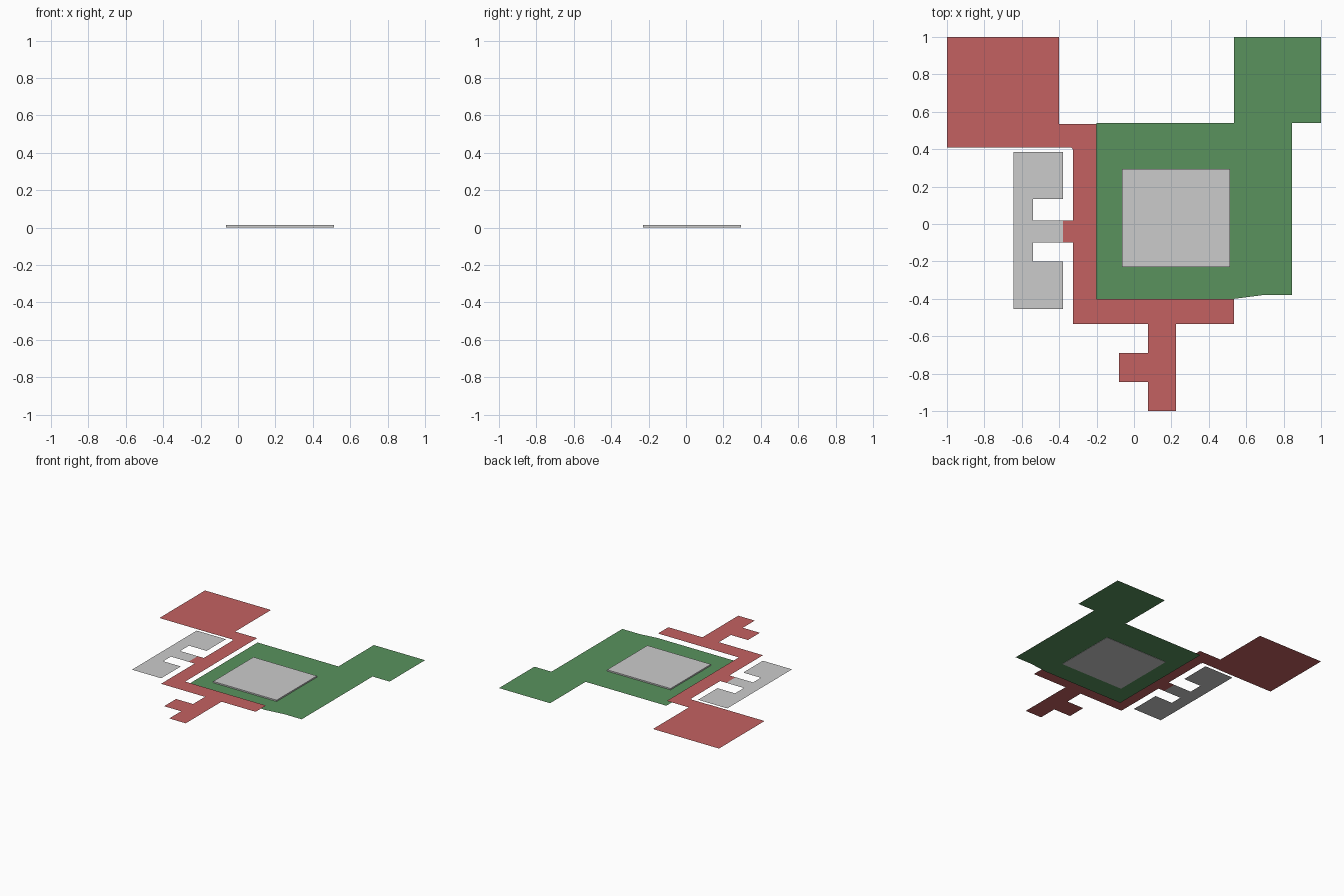
import bpy, bmesh

if "Cube" in bpy.data.objects:
    bpy.data.objects.remove(bpy.data.objects["Cube"])


def material(name, color):
    mat = bpy.data.materials.new(name)
    mat.diffuse_color = (*color, 1.0)
    mat.use_nodes = True
    mat.node_tree.nodes["Principled BSDF"].inputs["Base Color"].default_value = mat.diffuse_color
    return mat


def sheet(name, outline, z, mat=None, thickness=0.0):
    """Flat polygon facing up, optionally extruded upward into a slab."""
    bm = bmesh.new()
    face = bm.faces.new([bm.verts.new((x, y, z)) for x, y in outline])
    face.normal_update()
    if face.normal.z < 0:
        face.normal_flip()
    if thickness:
        result = bmesh.ops.extrude_face_region(bm, geom=[face], use_keep_orig=True)
        top = [v for v in result["geom"] if isinstance(v, bmesh.types.BMVert)]
        bmesh.ops.translate(bm, verts=top, vec=(0, 0, thickness))
        bmesh.ops.recalc_face_normals(bm, faces=bm.faces)
    mesh = bpy.data.meshes.new(name)
    bm.to_mesh(mesh)
    bm.free()
    obj = bpy.data.objects.new(name, mesh)
    bpy.context.collection.objects.link(obj)
    if mat:
        mesh.materials.append(mat)
    return obj


red = material("red", (0.55, 0.12, 0.12))
green = material("green", (0.10, 0.29, 0.11))
UPPER_Z = 0.04

# Upper walkway: square plaza, L-shaped path and forked southern branch
sheet("red_path", [
    (-1, 1), (-0.4, 1), (-0.4, 0.535), (-0.2, 0.535), (-0.2, -0.4),
    (0.535, -0.4), (0.535, -0.535), (0.225, -0.535), (0.225, -1), (0.075, -1),
    (0.075, -0.845), (-0.08, -0.845), (-0.08, -0.69), (0.075, -0.69),
    (0.075, -0.535), (-0.325, -0.535), (-0.325, -0.1), (-0.38, -0.1),
    (-0.38, 0.02), (-0.325, 0.02), (-0.325, 0.395), (-0.335, 0.41),
    (-0.49, 0.41), (-0.495, 0.408), (-1, 0.408)], UPPER_Z, red)

# E-shaped floor beside the path
sheet("comb_floor", [
    (-0.645, 0.385), (-0.38, 0.385), (-0.38, 0.135), (-0.54, 0.135),
    (-0.54, 0.02), (-0.38, 0.02), (-0.38, -0.1), (-0.54, -0.1),
    (-0.54, -0.2), (-0.38, -0.2), (-0.38, -0.455), (-0.645, -0.455)], UPPER_Z)

# Lower green court with its corner extension
sheet("green_court", [
    (-0.2, -0.4), (0.535, -0.4), (0.69, -0.38), (0.845, -0.38), (0.845, 0.54),
    (1, 0.54), (1, 1), (0.535, 1), (0.535, 0.54), (-0.2, 0.54)], 0.002, green)

# Thin slab in the middle of the court
sheet("centre_slab", [
    (-0.065, -0.23), (0.512, -0.23), (0.512, 0.293), (-0.065, 0.293)],
    0.0, thickness=0.013)
